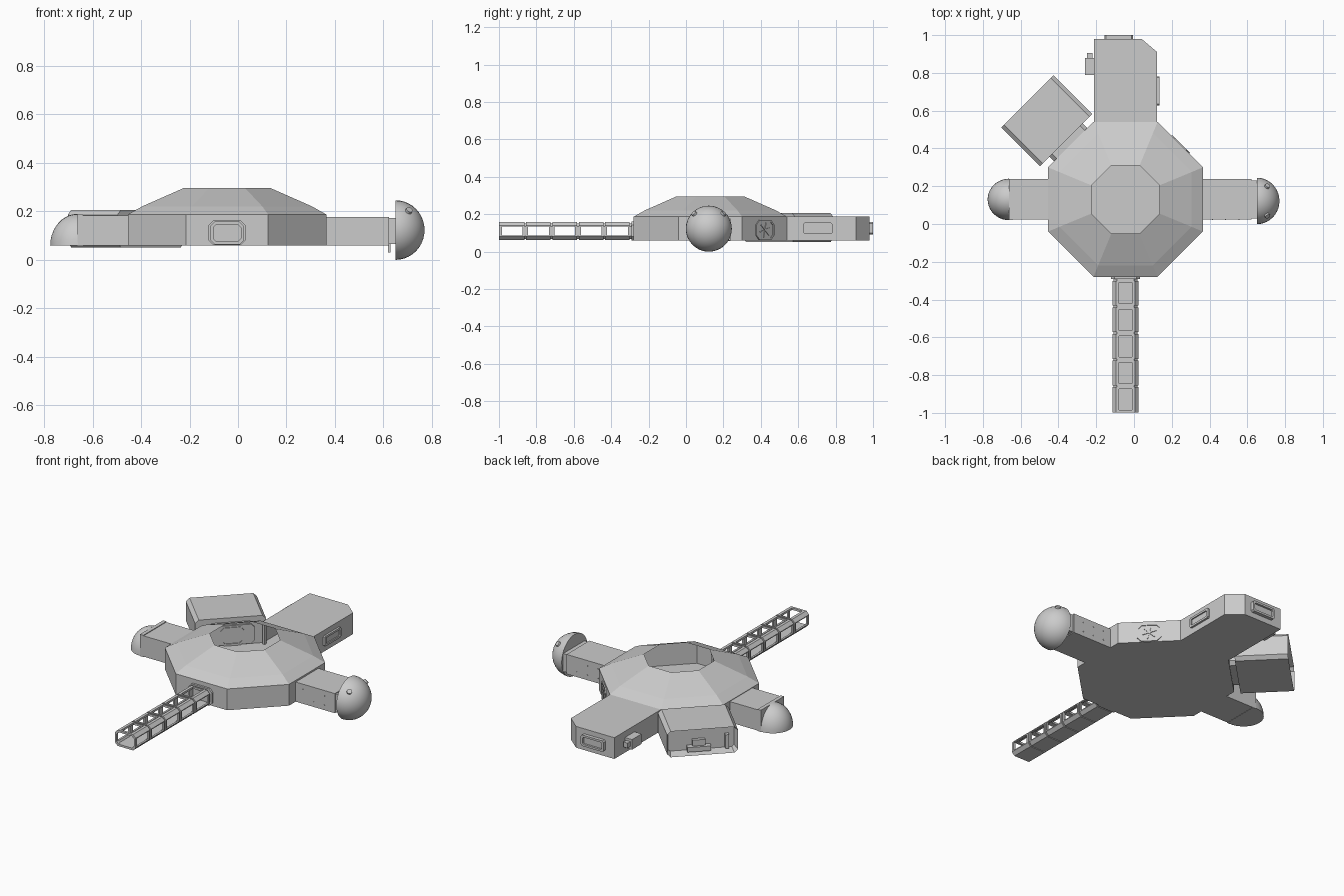
import bpy, bmesh
from math import pi, cos, sin, radians
from mathutils import Matrix, Vector

if "Cube" in bpy.data.objects:
    bpy.data.objects.remove(bpy.data.objects["Cube"])

HUB = Vector((-0.045, 0.13, 0))


def arm(deg):
    """Frame at the hub centre whose +x points outward along one arm."""
    return Matrix.Translation(HUB) @ Matrix.Rotation(radians(deg), 4, 'Z')


def finish(name, bm, mat=Matrix(), smooth=False, normals=True):
    if normals:
        bmesh.ops.recalc_face_normals(bm, faces=bm.faces[:])
    bm.transform(mat)
    me = bpy.data.meshes.new(name)
    bm.to_mesh(me)
    bm.free()
    ob = bpy.data.objects.new(name, me)
    bpy.context.collection.objects.link(ob)
    if smooth:
        bpy.ops.object.select_all(action='DESELECT')
        ob.select_set(True)
        bpy.context.view_layer.objects.active = ob
        bpy.ops.object.shade_smooth_by_angle(angle=radians(35))
    return ob


def add_prism(bm, a, b, caps=True):
    """Join two matching loops of points."""
    va, vb = [bm.verts.new(p) for p in a], [bm.verts.new(p) for p in b]
    n = len(a)
    fs = [bm.faces.new((va[i], va[(i + 1) % n], vb[(i + 1) % n], vb[i])) for i in range(n)]
    if caps:
        bm.faces.new(va[::-1])
        bm.faces.new(vb)
    return fs


def add_box(bm, x, y, z):
    loop = [(x[0], y[0]), (x[1], y[0]), (x[1], y[1]), (x[0], y[1])]
    add_prism(bm, [(*p, z[0]) for p in loop], [(*p, z[1]) for p in loop])


def box(name, x, y, z, mat=Matrix()):
    bm = bmesh.new()
    add_box(bm, x, y, z)
    return finish(name, bm, mat)


def chamfered(hw, z0, z1, c):
    return [(-hw + c, z0), (hw - c, z0), (hw, z0 + c), (hw, z1 - c),
            (hw - c, z1), (-hw + c, z1), (-hw, z1 - c), (-hw, z0 + c)]


def add_ring(bm, x0, x1, outer, inner):
    """Frame between two sections, running along x."""
    loops = [[bm.verts.new((x, *p)) for p in sec] for x, sec in
             ((x0, outer), (x1, outer), (x1, inner), (x0, inner))]
    n = len(outer)
    for k in range(4):
        a, b = loops[k], loops[(k + 1) % 4]
        for i in range(n):
            j = (i + 1) % n
            bm.faces.new((a[i], a[j], b[j], b[i]))


def section(name, mat, x0, x1, pts):
    bm = bmesh.new()
    add_prism(bm, [(x0, *p) for p in pts], [(x1, *p) for p in pts])
    return finish(name, bm, mat)


def window(name, mat, x0, x1, hw, z0, z1, c=0.01, t=0.012):
    """Chamfered frame with a recessed pane."""
    bm = bmesh.new()
    inner = chamfered(hw - t, z0 + t, z1 - t, c * 0.7)
    add_ring(bm, x0, x1, chamfered(hw, z0, z1, c), inner)
    m = x0 + (x1 - x0) * 0.4
    add_prism(bm, [(x0, *p) for p in inner], [(m, *p) for p in inner])
    return finish(name, bm, mat)


# Central eight-sided hub: open roof light, open to the rear room
bm = bmesh.new()
rings = []
for ap, z in ((0.41, 0.06), (0.41, 0.187), (0.35, 0.221), (0.18, 0.296)):
    r = ap / cos(pi / 8)
    rings.append([bm.verts.new((r * cos((k + .5) * pi / 4), r * sin((k + .5) * pi / 4), z)) for k in range(8)])
bm.faces.new(rings[0][::-1])
for lv in range(3):
    for k in range(8):
        if lv == 0 and k == 2:
            continue
        a, b = rings[lv], rings[lv + 1]
        bm.faces.new((a[k - 1], a[k], b[k], b[k - 1]))
finish("hub_shell", bm, Matrix.Translation(HUB), normals=False)

# Floor discs under the roof light
bm = bmesh.new()
for k in range(4):
    p = Matrix.Translation((0.083 * cos(k * pi / 2), 0.083 * sin(k * pi / 2), 0.063))
    bmesh.ops.create_cone(bm, cap_ends=True, segments=16, radius1=0.012, radius2=0.012, depth=0.006, matrix=p)
finish("floor_discs", bm, Matrix.Translation(HUB))

# Doorways inside the hub and the outer hatch
for deg, nm in ((0, "right"), (45, "hatch"), (135, "bay"), (180, "left"), (270, "walkway")):
    window("inner_door_" + nm, arm(deg), 0.409, 0.395, 0.065, 0.062, 0.17, 0.02)
window("outer_hatch", arm(45), 0.409, 0.417, 0.067, 0.062, 0.17, 0.025, 0.01)
bm = bmesh.new()
for k in range(3):
    w = Matrix.Translation((0.414, 0, 0.116)) @ Matrix.Rotation(k * pi / 3 + 0.3, 4, 'X')
    bmesh.ops.create_cube(bm, size=1, matrix=w @ Matrix.Diagonal((0.004, 0.08, 0.005, 1)))
finish("hatch_bars", bm, arm(45))

# Rear room with one cut corner, its front end open to the hub
plan = [(-0.213, 0.54), (0.123, 0.54), (0.123, 0.91), (0.04, 0.98), (-0.213, 0.98)]
bm = bmesh.new()
fs = add_prism(bm, [(*p, 0.06) for p in plan], [(*p, 0.187) for p in plan])
bmesh.ops.recalc_face_normals(bm, faces=bm.faces[:])
bmesh.ops.delete(bm, geom=[fs[0]], context='FACES')
finish("rear_room", bm, normals=False)
for x in (-0.205, 0.103):
    box("rear_jamb", (x, x + 0.014), (0.525, 0.54), (0.06, 0.187))
window("rear_window", Matrix.Translation((-0.08, 0, 0)) @ Matrix.Rotation(pi / 2, 4, 'Z'),
       0.98, 1.0, 0.075, 0.092, 0.158, 0.008)
window("rear_side_window", Matrix.Translation((0, 0.705, 0)), 0.123, 0.135, 0.077, 0.095, 0.155, 0.006)
box("rear_side_unit", (-0.26, -0.213), (0.79, 0.88), (0.09, 0.15))
box("rear_side_unit_pipe", (-0.248, -0.22), (0.88, 0.905), (0.105, 0.135))

# Diagonal cargo bay with a recessed outer end
A = arm(135)
section("bay_connector", A, 0.40, 0.45, chamfered(0.125, 0.065, 0.18, 0.02))
bm = bmesh.new()
sec = chamfered(0.195, 0.052, 0.206, 0.02)
add_prism(bm, [(0.445, *p) for p in sec], [(0.735, *p) for p in sec])
bmesh.ops.recalc_face_normals(bm, faces=bm.faces[:])
end = max(bm.faces, key=lambda f: f.calc_center_median().x)
bmesh.ops.inset_region(bm, faces=[end], thickness=0.015)
bmesh.ops.translate(bm, verts=end.verts[:], vec=(-0.05, 0, 0))
finish("cargo_bay", bm, A, normals=False)
box("bay_bench", (0.685, 0.72), (-0.08, 0.05), (0.067, 0.095), A)
box("bay_console", (0.685, 0.705), (-0.05, 0.02), (0.095, 0.13), A)
box("bay_post", (0.685, 0.71), (0.13, 0.15), (0.067, 0.15), A)


# Left arm with a quarter-dome end
def dome(name, mat, scale, quarter):
    bm = bmesh.new()
    bmesh.ops.create_uvsphere(bm, u_segments=32, v_segments=20, radius=1, matrix=Matrix.Rotation(pi / 2, 4, 'Y'))
    for n in [(1, 0, 0)] + ([(0, 0, 1)] if quarter else []):
        bmesh.ops.bisect_plane(bm, geom=bm.verts[:] + bm.edges[:] + bm.faces[:], dist=1e-4,
                               plane_co=(0, 0, 0), plane_no=n, clear_inner=True)
        bmesh.ops.holes_fill(bm, edges=[e for e in bm.edges if e.is_boundary], sides=0)
    finish(name, bm, mat @ Matrix.Diagonal((*scale, 1)), smooth=True)


W, E = arm(180), arm(0)
box("left_arm", (0.41, 0.615), (-0.107, 0.107), (0.06, 0.184), W)
box("left_arm_band", (0.595, 0.617), (-0.109, 0.109), (0.058, 0.188), W)
dome("left_dome", W @ Matrix.Translation((0.616, 0, 0.06)), (0.114, 0.11, 0.13), True)

# Right arm with a half-dome end, two bumps and rivets
box("right_arm", (0.41, 0.668), (-0.107, 0.107), (0.06, 0.177), E)
box("right_arm_collar", (0.668, 0.696), (-0.1, 0.1), (0.065, 0.172), E)
box("right_drain", (0.664, 0.675), (-0.03, -0.015), (0.03, 0.065), E)
dome("right_dome", E @ Matrix.Translation((0.695, -0.008, 0.123)), (0.12, 0.123, 0.123), False)
bm = bmesh.new()
for s in (-1, 1):
    d = Vector((0.055, s * 0.078, 0.08))
    m = Matrix.Translation(Vector((0.695, -0.008, 0.123)) + d * 0.97) @ d.to_track_quat('Z', 'Y').to_matrix().to_4x4()
    bmesh.ops.create_cone(bm, cap_ends=True, segments=16, radius1=0.016, radius2=0.014, depth=0.02, matrix=m)
    for x in (0.46, 0.53, 0.60):
        for z in (0.09, 0.145):
            bmesh.ops.create_cube(bm, size=0.005, matrix=Matrix.Translation((x, s * 0.107, z)))
finish("right_dome_fittings", bm, E, smooth=True)

# Front walkway: five open-framed segments with solid floor
S = arm(270)
bm = bmesh.new()
out, inn = chamfered(0.069, 0.063, 0.158, 0.018), chamfered(0.057, 0.075, 0.146, 0.013)
waist = chamfered(0.063, 0.067, 0.152, 0.018)
x0, step = 0.426, 0.1408
for i in range(5):
    a = x0 + i * step
    b = a + step
    add_ring(bm, a + 0.005, a + 0.015, out, inn)
    add_ring(bm, b - 0.015, b - 0.001 if i == 4 else b - 0.005, out, inn)
    add_ring(bm, a - 0.005, a + 0.005, waist, inn)
    l, r = a + 0.015, b - 0.015
    add_box(bm, (l, r), (-0.051, 0.051), (0.063, 0.075))
    for s in (-1, 1):
        lower = [(0.051, 0.063), (0.069, 0.081), (0.069, 0.086), (0.057, 0.086), (0.051, 0.075)]
        upper = [(0.069, 0.135), (0.069, 0.14), (0.051, 0.158), (0.034, 0.158), (0.034, 0.146), (0.044, 0.146), (0.057, 0.135)]
        for strip in (lower, upper):
            add_prism(bm, [(l, s * y, z) for y, z in strip], [(r, s * y, z) for y, z in strip])
finish("front_walkway", bm, S)
bm = bmesh.new()
add_ring(bm, 0.409, 0.422, chamfered(0.077, 0.061, 0.162, 0.02), inn)
finish("walkway_collar", bm, S)
box("walkway_hub_door", (0.409, 0.414), (-0.04, 0.04), (0.075, 0.13), S)
